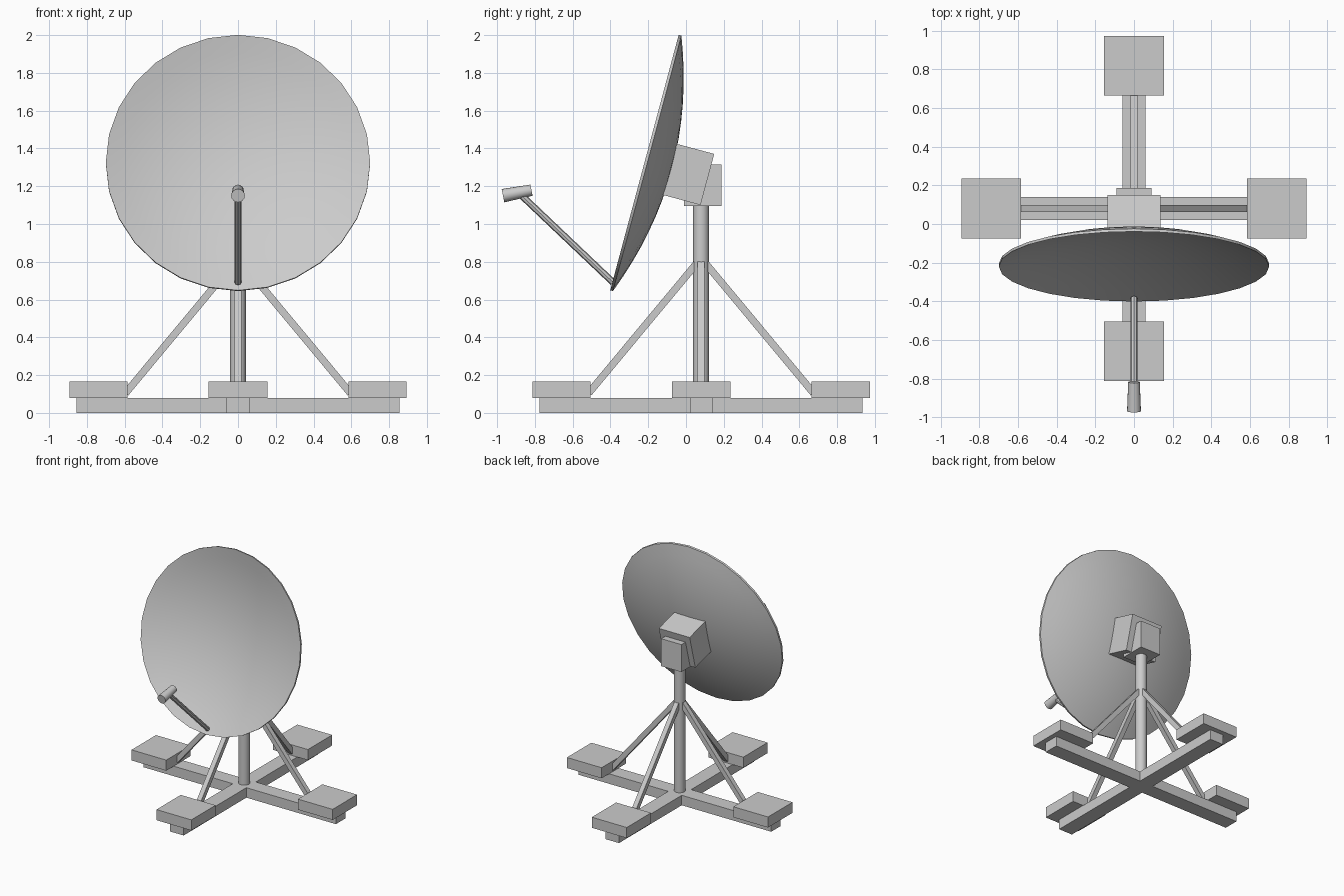
import bpy, bmesh, math
from mathutils import Matrix, Vector

cube = bpy.data.objects.get("Cube")
if cube:
    bpy.data.objects.remove(cube, do_unlink=True)

grey = bpy.data.materials.new("light_grey")
grey.use_nodes = True
grey.diffuse_color = (0.6, 0.6, 0.6, 1)
grey.node_tree.nodes["Principled BSDF"].inputs["Base Color"].default_value = (0.6, 0.6, 0.6, 1)

MAST_Y = 0.08


def finish(name, bm, matrix=Matrix(), smooth=False):
    """Turn a bmesh into a named, coloured object."""
    bmesh.ops.transform(bm, matrix=matrix, verts=bm.verts)
    bmesh.ops.recalc_face_normals(bm, faces=bm.faces)
    mesh = bpy.data.meshes.new(name)
    bm.to_mesh(mesh)
    bm.free()
    mesh.materials.append(grey)
    obj = bpy.data.objects.new(name, mesh)
    bpy.context.collection.objects.link(obj)
    if smooth:
        bpy.ops.object.select_all(action="DESELECT")
        obj.select_set(True)
        bpy.context.view_layer.objects.active = obj
        bpy.ops.object.shade_smooth_by_angle(angle=math.radians(35))
    return obj


def box(name, low, high, matrix=Matrix()):
    low, high = Vector(low), Vector(high)
    bm = bmesh.new()
    bmesh.ops.create_cube(bm, size=1)
    place = Matrix.Translation((low + high) / 2) @ Matrix.Diagonal((*(high - low), 1))
    bmesh.ops.transform(bm, matrix=place, verts=bm.verts)
    return finish(name, bm, matrix)


def along(start, end):
    """Matrix whose z axis runs from start to end, centred between them."""
    start, end = Vector(start), Vector(end)
    turn = (end - start).to_track_quat("Z", "Y").to_matrix().to_4x4()
    return Matrix.Translation((start + end) / 2) @ turn, (end - start).length


def rod(name, start, end, r1, r2, sides):
    place, length = along(start, end)
    bm = bmesh.new()
    bmesh.ops.create_cone(bm, cap_ends=True, segments=sides,
                          radius1=r1, radius2=r2, depth=length)
    return finish(name, bm, place, smooth=sides > 8)


# Cross-shaped base
centre = Matrix.Translation((0, MAST_Y, 0))
box("base_beam_across", (-0.855, -0.06, 0), (0.855, 0.06, 0.08), centre)
box("base_beam_lengthwise", (-0.06, -0.855, 0), (0.06, 0.855, 0.08), centre)

# Ballast block and brace on each arm of the base
strut_place, strut_length = along((0.595, 0, 0.105), (0.025, 0, 0.79))
for i, side in enumerate(("left", "back", "right", "front")):
    spin = centre @ Matrix.Rotation(i * math.pi / 2, 4, "Z")
    box(side + "_ballast", (0.585, -0.155, 0.08), (0.893, 0.155, 0.165), spin)
    h = strut_length / 2
    box(side + "_brace", (-0.019, -0.019, -h), (0.019, 0.019, h), spin @ strut_place)

# Mast and its head
rod("mast", (0, MAST_Y, 0.08), (0, MAST_Y, 1.12), 0.042, 0.042, 16)
box("mast_head", (-0.09, -0.01, 1.095), (0.09, 0.187, 1.315))

# Tilted dish frame: local z points out of the dish
tilt = Matrix.Translation((0, -0.22, 1.325)) @ Matrix.Rotation(math.radians(75), 4, "X")
box("dish_mount", (-0.137, -0.14, -0.345), (0.137, 0.14, -0.135), tilt)

# Dish: closed parabolic shell spun around its axis
RADIUS, DEPTH, THICK, SIDES, RINGS = 0.7, 0.135, 0.015, 28, 8
bm = bmesh.new()


def profile_point(i, drop):
    t = i / RINGS
    return bm.verts.new((0, RADIUS * t, -DEPTH * (1 - t * t) - drop))


points = [profile_point(i, 0) for i in range(RINGS + 1)]
points += [profile_point(i, THICK) for i in reversed(range(RINGS + 1))]
edges = [bm.edges.new(pair) for pair in zip(points, points[1:])]
bmesh.ops.spin(bm, geom=points + edges, cent=(0, 0, 0), axis=(0, 0, 1),
               angle=math.tau, steps=SIDES, use_merge=False)
bmesh.ops.remove_doubles(bm, verts=bm.verts, dist=0.0005)
finish("dish", bm, tilt, smooth=True)

# Feed arm and receiver
rod("feed_arm", (0, -0.385, 0.69), (0, -0.875, 1.155), 0.018, 0.018, 8)
rod("receiver", (0, -0.969, 1.15), (0, -0.818, 1.179), 0.036, 0.03, 16)
